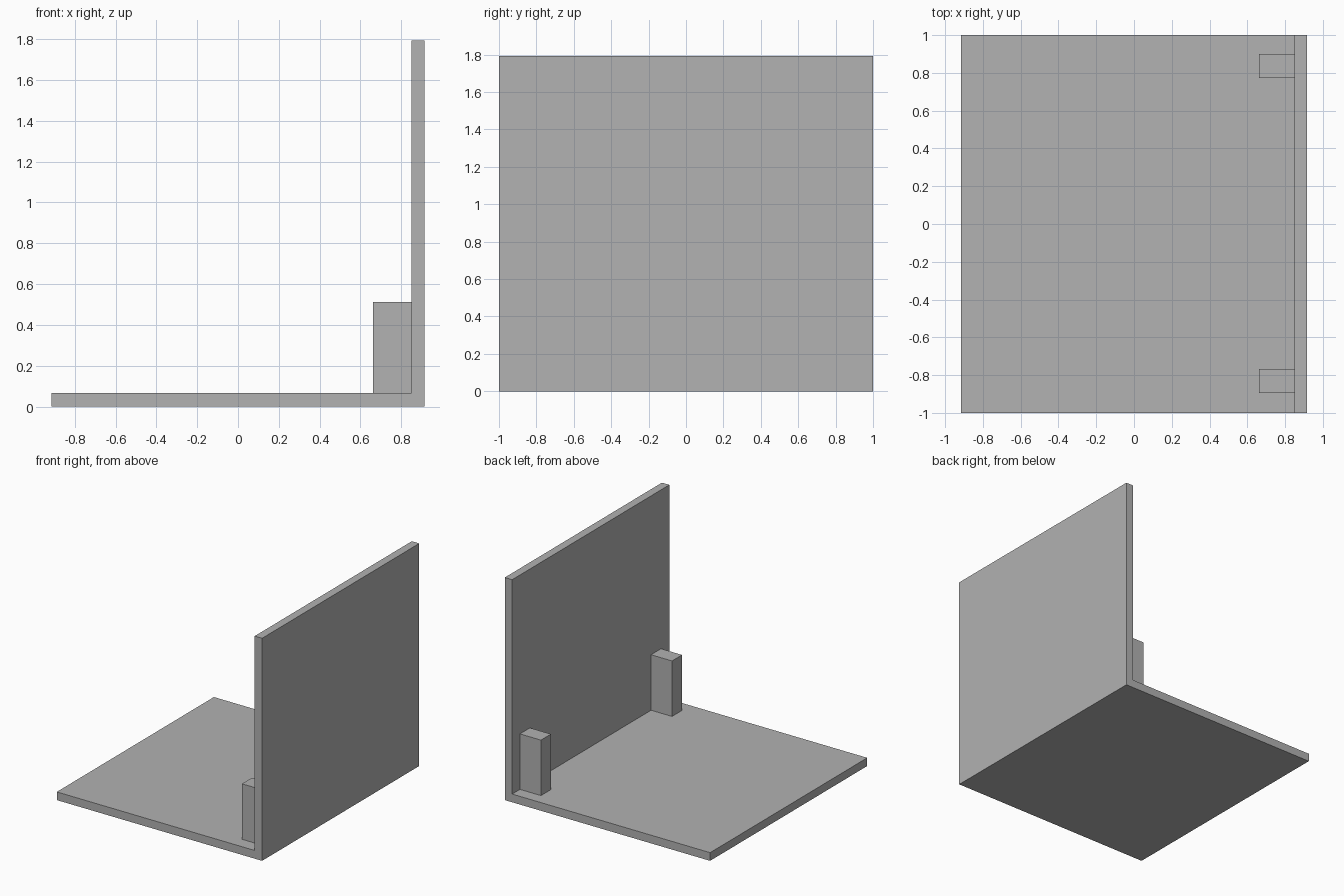
import bpy
import bmesh

cube = bpy.data.objects.get("Cube")
if cube:
    bpy.data.objects.remove(cube, do_unlink=True)

# Single plain grey
grey = bpy.data.materials.new("plain_grey")
grey.use_nodes = True
colour = (0.445, 0.445, 0.445, 1)
grey.diffuse_color = colour
grey.node_tree.nodes["Principled BSDF"].inputs["Base Color"].default_value = colour


def extrude_profile(name, profile, y0, y1):
    """Extrude an (x, z) outline from y0 to y1."""
    bm = bmesh.new()
    face = bm.faces.new([bm.verts.new((x, y0, z)) for x, z in profile])
    result = bmesh.ops.extrude_face_region(bm, geom=[face])
    moved = [v for v in result["geom"] if isinstance(v, bmesh.types.BMVert)]
    bmesh.ops.translate(bm, verts=moved, vec=(0, y1 - y0, 0))
    bmesh.ops.recalc_face_normals(bm, faces=bm.faces)
    mesh = bpy.data.meshes.new(name)
    bm.to_mesh(mesh)
    bm.free()
    mesh.materials.append(grey)
    obj = bpy.data.objects.new(name, mesh)
    bpy.context.collection.objects.link(obj)
    return obj


EDGE, WALL, HEIGHT, FLOOR = 0.915, 0.849, 1.793, 0.066
BLOCK_X, BLOCK_TOP, BLOCK_WIDTH = 0.662, 0.513, 0.127

# Base plate and upright wall as one L-shaped bracket
extrude_profile("angle_bracket", [
    (-EDGE, 0), (EDGE, 0), (EDGE, HEIGHT),
    (WALL, HEIGHT), (WALL, FLOOR), (-EDGE, FLOOR),
], -1, 1)

# Support blocks in the two inner corners
block = [(BLOCK_X, FLOOR), (WALL, FLOOR), (WALL, BLOCK_TOP), (BLOCK_X, BLOCK_TOP)]
for name, y in (("front_block", -0.895), ("back_block", 0.774)):
    extrude_profile(name, block, y, y + BLOCK_WIDTH)
